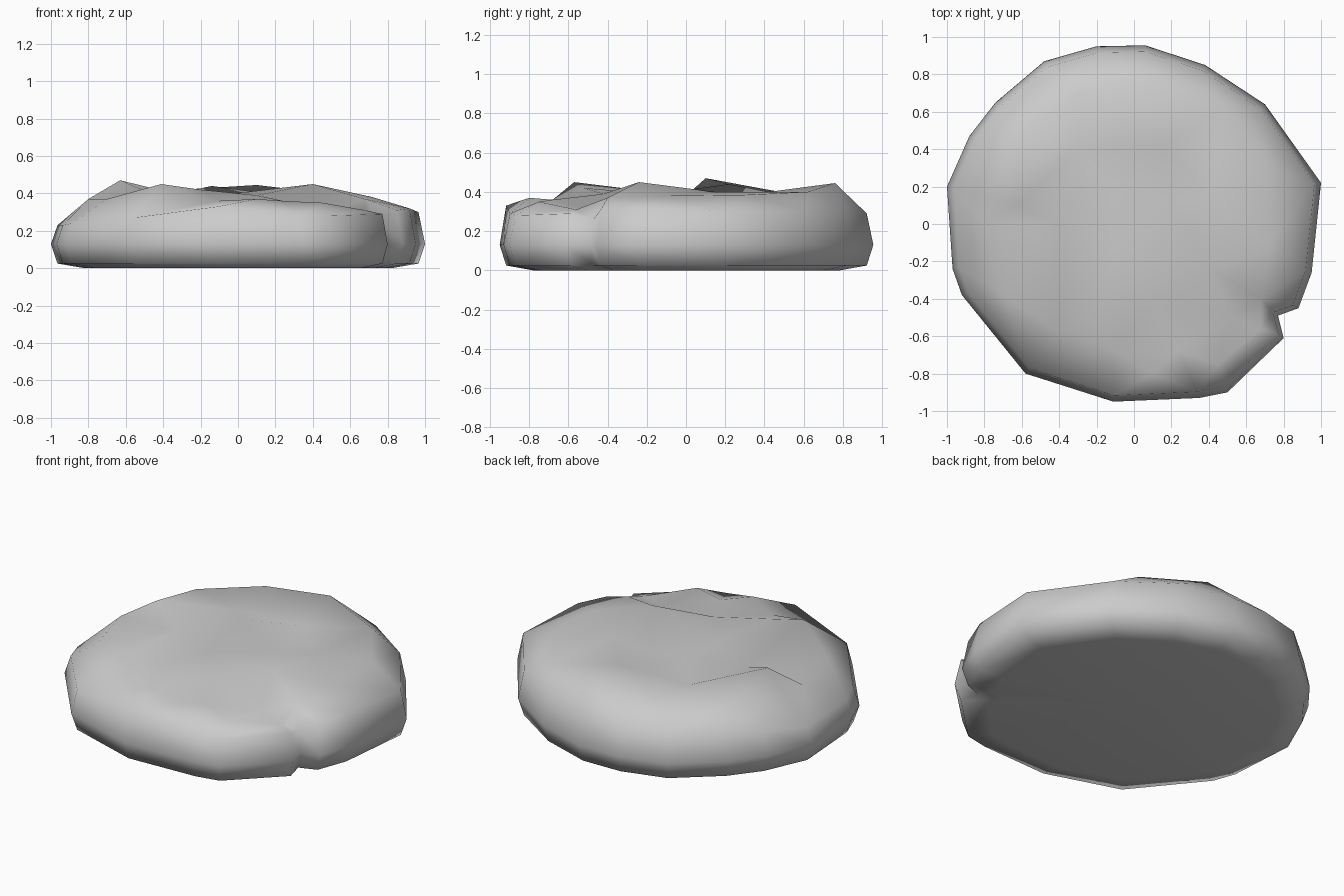
import bpy, bmesh
from mathutils import Vector
from mathutils.geometry import delaunay_2d_cdt

# Irregular outline: x, y and height of the upper rim
OUTLINE = [
    (0.06, 0.955, 0.29), (0.38, 0.85, 0.31), (0.70, 0.64, 0.30), (1.0, 0.22, 0.30),
    (0.95, -0.26, 0.32), (0.88, -0.45, 0.31), (0.77, -0.49, 0.26), (0.80, -0.61, 0.29),
    (0.50, -0.90, 0.28), (0.35, -0.93, 0.29), (-0.11, -0.95, 0.33), (-0.58, -0.80, 0.27),
    (-0.92, -0.38, 0.24), (-0.97, -0.24, 0.23), (-1.0, 0.20, 0.23), (-0.88, 0.47, 0.27),
    (-0.74, 0.65, 0.30), (-0.48, 0.87, 0.30), (-0.20, 0.95, 0.29)]

# Lumps and dips of the crust: x, y, z
CRUST = [
    (0.10, 0.76, 0.445), (0.48, 0.62, 0.40), (0.70, 0.30, 0.385), (0.72, -0.12, 0.38),
    (0.68, -0.40, 0.37), (0.52, -0.50, 0.31), (0.68, -0.56, 0.31), (0.45, -0.75, 0.35),
    (0.24, -0.68, 0.36), (0.40, -0.24, 0.45), (0.10, -0.80, 0.37), (-0.11, -0.68, 0.36),
    (-0.41, -0.57, 0.45), (-0.20, -0.52, 0.42), (-0.70, -0.38, 0.37), (-0.80, 0.0, 0.37),
    (-0.63, 0.10, 0.47), (-0.62, 0.48, 0.40), (-0.30, 0.70, 0.42), (-0.14, 0.22, 0.44),
    (-0.42, 0.0, 0.38), (-0.10, -0.15, 0.39), (0.20, 0.12, 0.36), (0.15, 0.42, 0.40),
    (0.10, -0.42, 0.39), (-0.30, 0.40, 0.39), (0.42, 0.15, 0.40)]

bm = bmesh.new()
n = len(OUTLINE)


def ring(scale, height):
    return [bm.verts.new((x * scale, y * scale, height(h))) for x, y, h in OUTLINE]


# Side wall from the base up to the rim
rings = [ring(0.82, lambda h: 0.0), ring(0.965, lambda h: 0.025),
         ring(1.0, lambda h: 0.13), ring(0.965, lambda h: h)]
for a, b in zip(rings, rings[1:]):
    for i in range(n):
        j = (i + 1) % n
        bm.faces.new((a[i], a[j], b[j], b[i]))

# Underside
base = bm.verts.new((0, 0, 0.01))
for i in range(n):
    bm.faces.new((rings[0][i], rings[0][(i + 1) % n], base))

# Bumpy top, triangulated inside the rim
top = rings[-1] + [bm.verts.new(p) for p in CRUST]
edges = [(i, (i + 1) % n) for i in range(n)]
result = delaunay_2d_cdt([Vector(v.co.xy) for v in top], edges, [], 1, 1e-5)
for face in result[2]:
    bm.faces.new([top[result[3][k][0]] for k in face])

bmesh.ops.recalc_face_normals(bm, faces=bm.faces)
for f in bm.faces:
    f.smooth = True
mesh = bpy.data.meshes.new("round_loaf")
bm.to_mesh(mesh)
bm.free()
loaf = bpy.data.objects.new("round_loaf", mesh)
bpy.context.collection.objects.link(loaf)
